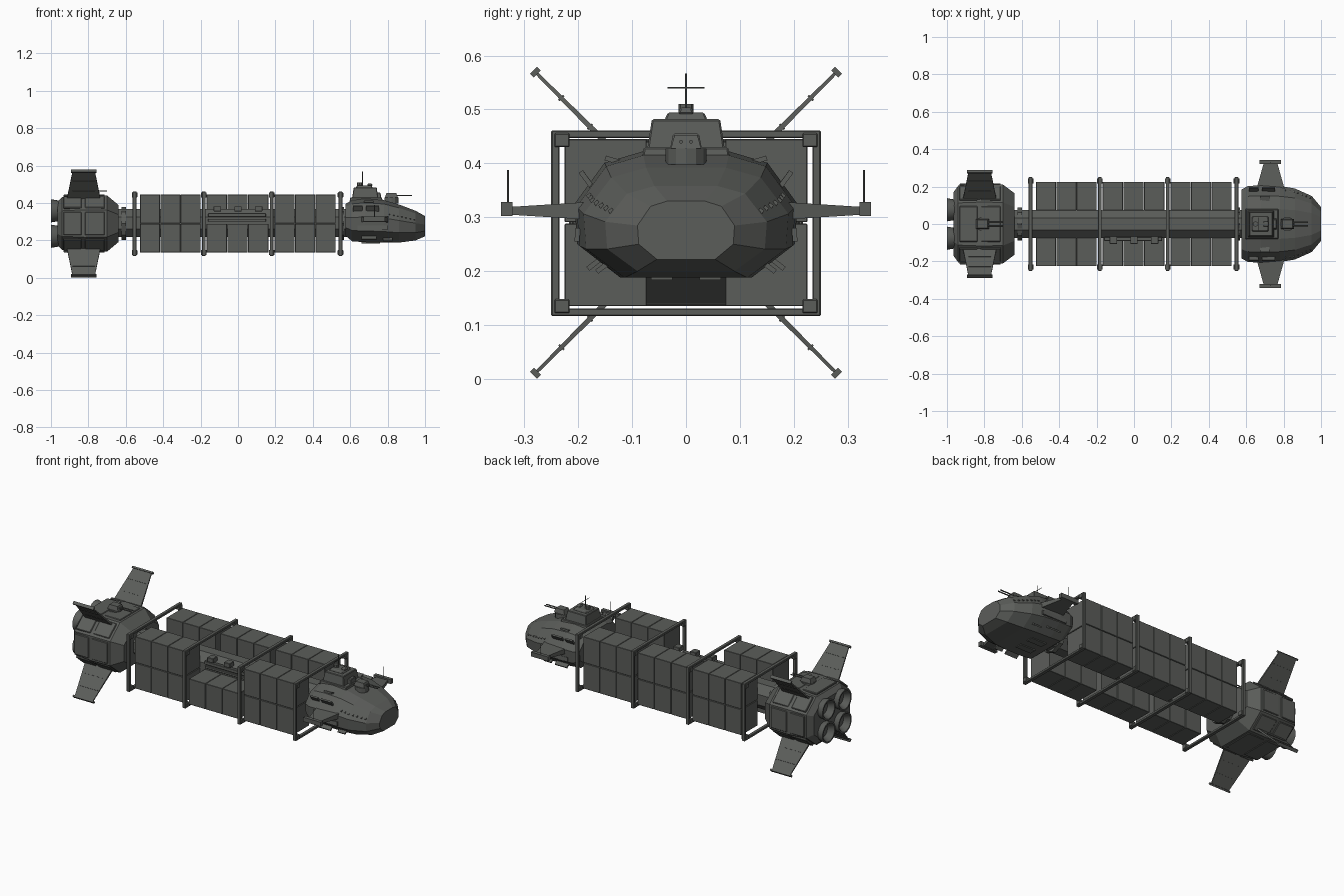
import bpy, bmesh
from math import pi, radians, cos, sin
from mathutils import Matrix, Vector

if "Cube" in bpy.data.objects:
    bpy.data.objects.remove(bpy.data.objects["Cube"])

HULL = bpy.data.materials.new("hull_grey")
HULL.use_nodes = True
HULL.diffuse_color = (0.105, 0.11, 0.102, 1)
HULL.node_tree.nodes["Principled BSDF"].inputs["Base Color"].default_value = HULL.diffuse_color
AXIS_Z = 0.29  # height of the ship's long axis


def finish(name, bm, bevel=0, smooth=False):
    bmesh.ops.recalc_face_normals(bm, faces=bm.faces)
    mesh = bpy.data.meshes.new(name)
    bm.to_mesh(mesh)
    bm.free()
    mesh.materials.append(HULL)
    ob = bpy.data.objects.new(name, mesh)
    bpy.context.collection.objects.link(ob)
    if bevel:
        mod = ob.modifiers.new("edge_bevel", "BEVEL")
        mod.width, mod.segments = bevel, 1
    if smooth:
        bpy.ops.object.select_all(action="DESELECT")
        ob.select_set(True)
        bpy.context.view_layer.objects.active = ob
        bpy.ops.object.shade_smooth_by_angle(angle=radians(35))
    return ob


def box(bm, x, y, z, top=1.0):
    """Box from three ranges; the top face can be scaled in."""
    mid = [sum(r) / 2 for r in (x, y, z)]
    size = [r[1] - r[0] for r in (x, y, z)]
    for v in bmesh.ops.create_cube(bm, size=1)["verts"]:
        k = top if v.co.z > 0 else 1
        v.co = (mid[0] + v.co.x * size[0] * k, mid[1] + v.co.y * size[1] * k, mid[2] + v.co.z * size[2])


def plate(bm, centre, size, angle):
    """Thin plate whose normal is +z rolled about the long axis."""
    m = Matrix.Translation(centre) @ Matrix.Rotation(angle, 4, "X") @ Matrix.Diagonal((*size, 1))
    bmesh.ops.create_cube(bm, size=1, matrix=m)


def rod(bm, a, b, r, sides=8):
    a, b = Vector(a), Vector(b)
    rot = (b - a).to_track_quat("Z", "Y").to_matrix().to_4x4()
    bmesh.ops.create_cone(bm, cap_ends=True, segments=sides, radius1=r, radius2=r,
                          depth=(b - a).length, matrix=Matrix.Translation((a + b) / 2) @ rot)


def blade(bm, root, tip, span, thick, angle, z):
    """Tapered wing pointing up, then rolled about the long axis."""
    roll = Matrix.Rotation(angle, 3, "X")
    for v in bmesh.ops.create_cube(bm, size=2)["verts"]:
        end = v.co.z > 0
        chord = tip if end else root
        p = Vector((chord[v.co.x > 0], v.co.y * thick[end] / 2, span[end]))
        v.co = roll @ p + Vector((0, 0, z))


def loft(bm, rings):
    loops = [[bm.verts.new(p) for p in ring] for ring in rings]
    n = len(loops[0])
    for a, b in zip(loops, loops[1:]):
        for i in range(n):
            bm.faces.new((a[i], a[(i + 1) % n], b[(i + 1) % n], b[i]))
    bm.faces.new(loops[0])
    bm.faces.new(loops[-1])


# Command hull: (x, half width, bottom, top)
STATIONS = [(0.575, 0.185, 0.225, 0.395), (0.61, 0.203, 0.195, 0.415), (0.68, 0.207, 0.19, 0.422),
            (0.78, 0.203, 0.188, 0.415), (0.86, 0.19, 0.188, 0.392), (0.95, 0.15, 0.2, 0.358),
            (1.0, 0.09, 0.222, 0.33)]
SHAPE = [(0.39, 1), (0.73, 0.91), (1, 0.58), (0.975, 0.26), (0.6, 0)]


def half_section(s):
    x, w, lo, hi = s
    return [Vector((x, w * a, lo + (hi - lo) * b)) for a, b in SHAPE]


def on_hull(x, i, t):
    """Point and roll angle on hull facet i of the +y side."""
    for a, b in zip(STATIONS, STATIONS[1:]):
        if x <= b[0]:
            f = (x - a[0]) / (b[0] - a[0])
            h = half_section([p + (q - p) * f for p, q in zip(a, b)])
            d = h[i + 1] - h[i]
            return h[i].lerp(h[i + 1], t), -Vector((d.y, d.z)).angle_signed(Vector((1, 0)))
    return Vector((x, 0, 0)), 0


bm = bmesh.new()
loft(bm, [h + [Vector((p.x, -p.y, p.z)) for p in reversed(h)] for h in map(half_section, STATIONS)])
finish("command_hull", bm)

# Hull plates, windows and belly pads, both sides: x, facet, place on facet, length, width
bm = bmesh.new()
details = [(0.81 + 0.022 * i, 1, 0.65, 0.008, 0.008) for i in range(7)]
details += [(0.64, 1, 0.5, 0.05, 0.06), (0.72, 1, 0.5, 0.07, 0.06), (0.72, 2, 0.75, 0.16, 0.025),
            (0.7, 3, 0.5, 0.08, 0.05), (0.8, 3, 0.6, 0.05, 0.04), (0.7, 0, 0.75, 0.05, 0.035)]
for x, i, t, length, width in details:
    p, ang = on_hull(x, i, t)
    for s in (1, -1):
        plate(bm, (p.x, p.y * s, p.z), (length, width, 0.009), ang * s)
for s in (0.045, -0.045):
    box(bm, (0.66, 0.76), (s - 0.02, s + 0.02), (0.184, 0.195))
finish("hull_details", bm)

# Bridge tower, sensor mast and forward gun
bm = bmesh.new()
box(bm, (0.595, 0.775), (-0.083, 0.083), (0.40, 0.43), 0.94)
box(bm, (0.61, 0.75), (-0.072, 0.072), (0.425, 0.482), 0.88)
box(bm, (0.63, 0.72), (-0.04, 0.04), (0.48, 0.494), 0.85)
box(bm, (0.69, 0.72), (-0.015, 0.015), (0.492, 0.504), 0.7)
box(bm, (0.74, 0.765), (-0.03, 0.03), (0.425, 0.455), 0.8)
finish("bridge_tower", bm, 0.003)
bm = bmesh.new()
rod(bm, (0.665, 0, 0.49), (0.665, 0, 0.567), 0.002)
rod(bm, (0.665, -0.034, 0.54), (0.665, 0.034, 0.54), 0.0015)
rod(bm, (0.65, 0, 0.49), (0.65, 0, 0.51), 0.014)
finish("sensor_mast", bm)


def gun(name, x, z):
    bm = bmesh.new()
    rod(bm, (x, 0, z - 0.03), (x, 0, z), 0.038, 12)
    box(bm, (x - 0.035, x + 0.035), (-0.028, 0.028), (z, z + 0.025), 0.75)
    for y in (-0.009, 0.009):
        rod(bm, (x, y, z + 0.012), (x + 0.11, y, z + 0.012), 0.0035)
    finish(name, bm)


gun("forward_gun", 0.82, 0.428)
gun("engine_gun", -0.81, 0.452)

# Side wings with tip pods and aerials
bm = bmesh.new()
for s in (1, -1):
    blade(bm, (0.65, 0.81), (0.695, 0.765), (0.17, 0.33), (0.034, 0.014), -s * pi / 2, 0.312)
    y = sorted((s * 0.322, s * 0.343))
    box(bm, (0.672, 0.787), y, (0.302, 0.328))
    rod(bm, (0.73, s * 0.33, 0.32), (0.73, s * 0.33, 0.388), 0.0018)
finish("side_wings", bm)

# Spine beam
bm = bmesh.new()
ring = [(cos(a) * 0.081, sin(a) * 0.081) for a in (pi / 8 + i * pi / 4 for i in range(8))]
loft(bm, [[(x, y, AXIS_Z + 0.003 + z) for y, z in ring] for x in (-0.68, 0.6)])
for x in (-0.61, 0.555):
    rod(bm, (x - 0.012, 0, AXIS_Z), (x + 0.012, 0, AXIS_Z), 0.088, 8)
finish("spine_beam", bm)

# Cargo containers; one upper middle bay is left empty
BAYS = [(-0.524, -0.198), (-0.168, 0.165), (0.195, 0.524)]
bm = bmesh.new()
for b, (x0, x1) in enumerate(BAYS):
    step = (x1 - x0) / 3
    for side in (-1, 1):
        for z in ((0.135, 0.288), (0.291, 0.445)):
            if b == 1 and side < 0 and z[0] > 0.2:
                continue
            for i in range(3):
                box(bm, (x0 + i * step, x0 + (i + 1) * step - 0.002), sorted((side * 0.073, side * 0.225)), z)
finish("cargo_containers", bm, 0.0015)

# Exposed coupling rail on the empty bay
bm = bmesh.new()
box(bm, (-0.16, 0.15), (-0.09, -0.07), (0.325, 0.345))
box(bm, (-0.16, 0.15), (-0.085, -0.07), (0.30, 0.315))
for x in (-0.11, 0.0, 0.11):
    box(bm, (x - 0.02, x + 0.02), (-0.107, -0.065), (0.355, 0.382))
finish("coupling_rail", bm, 0.002)

# Clamp frames
bm = bmesh.new()
for x in (-0.553, -0.183, 0.18, 0.548):
    xr = (x - 0.01, x + 0.01)
    for z in (0.117, 0.447):
        box(bm, xr, (-0.25, 0.25), (z, z + 0.014))
    for s in (-1, 1):
        box(bm, xr, sorted((s * 0.235, s * 0.25)), (0.117, 0.461))
        for z in (0.135, 0.443):
            box(bm, (x - 0.015, x + 0.015), sorted((s * 0.216, s * 0.244)), (z - 0.013, z + 0.013))
finish("clamp_frames", bm, 0.002)

# Engine block
bm = bmesh.new()
rings = []
for x, w, h in ((-0.965, 0.17, 0.115), (-0.94, 0.205, 0.142), (-0.82, 0.213, 0.153),
                (-0.7, 0.21, 0.15), (-0.64, 0.165, 0.1)):
    quad = [(w, h * 0.48), (w * 0.55, h)]
    half = quad + [(-y, z) for y, z in reversed(quad)]
    rings.append([(x, y, AXIS_Z + z) for y, z in half + [(y, -z) for y, z in reversed(half)]])
loft(bm, rings)
finish("engine_block", bm)

# Armour panels around the engine block
bm = bmesh.new()
for x, length in ((-0.885, 0.095), (-0.765, 0.105)):
    for s in (1, -1):
        plate(bm, (x, s * 0.211, AXIS_Z), (length, 0.125, 0.012), pi / 2)
        plate(bm, (x, 0, AXIS_Z + s * 0.149), (length, 0.19, 0.012), 0)
        for u in (1, -1):
            plate(bm, (x, s * 0.163, AXIS_Z + u * 0.112), (length, 0.095, 0.012), -s * u * 0.7)
finish("engine_panels", bm, 0.003)

# Four exhaust nozzles, turned from one profile
bm = bmesh.new()
profile = [(-0.94, 0.045), (-0.965, 0.056), (-1.0, 0.062), (-1.0, 0.053), (-0.965, 0.034)]
for y in (-0.076, 0.076):
    for z in (-0.068, 0.068):
        loft(bm, [[(x, y + r * cos(k * pi / 12), AXIS_Z + z + r * sin(k * pi / 12)) for k in range(24)]
                  for x, r in profile])
finish("exhaust_nozzles", bm, smooth=True)

# Four diagonal fins with ribs and tip plates
bm = bmesh.new()
for k in range(4):
    a = pi / 4 + k * pi / 2
    blade(bm, (-0.92, -0.73), (-0.885, -0.765), (0.15, 0.392), (0.012, 0.006), a, AXIS_Z)
    blade(bm, (-0.893, -0.757), (-0.893, -0.757), (0.39, 0.4), (0.018, 0.018), a, AXIS_Z)
    for s in (0.25, 0.325):
        blade(bm, (-0.885, -0.765), (-0.885, -0.765), (s, s + 0.004), (0.013, 0.013), a, AXIS_Z)
finish("diagonal_fins", bm)
